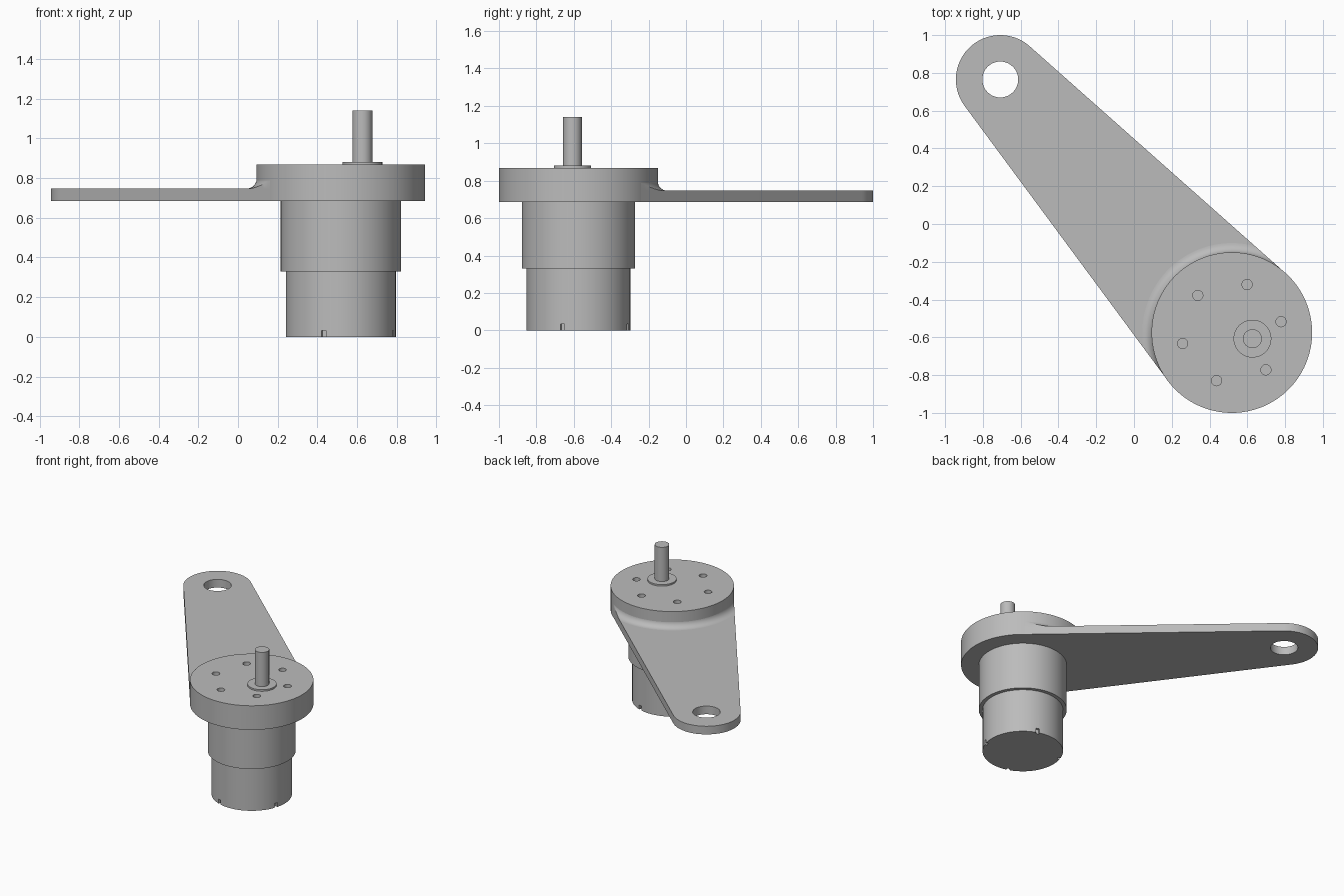
import bpy
import bmesh
from math import cos, sin, acos, hypot, atan2, pi, radians, sqrt

cube = bpy.data.objects.get("Cube")
if cube:
    bpy.data.objects.remove(cube, do_unlink=True)

# Main dimensions
HEAD = (0.518, -0.575)
TIP = (-0.708, 0.765)
HEAD_R, TIP_R = 0.425, 0.235
Z_LOW, Z_ARM, Z_HEAD = 0.685, 0.747, 0.868
dx, dy = TIP[0] - HEAD[0], TIP[1] - HEAD[1]
AXIS = atan2(dy, dx)
SPREAD = acos((HEAD_R - TIP_R) / hypot(dx, dy))

grey = bpy.data.materials.new("light grey metal")
grey.use_nodes = True
COLOUR = (0.5, 0.5, 0.5, 1)
grey.diffuse_color = COLOUR
grey.node_tree.nodes["Principled BSDF"].inputs["Base Color"].default_value = COLOUR


def polar(centre, radius, angle):
    return centre[0] + radius * cos(angle), centre[1] + radius * sin(angle)


def arc(centre, radius, start, end, steps):
    return [polar(centre, radius, start + (end - start) * i / steps) for i in range(steps + 1)]


def finish(name, bm):
    bmesh.ops.recalc_face_normals(bm, faces=bm.faces)
    mesh = bpy.data.meshes.new(name)
    bm.to_mesh(mesh)
    bm.free()
    obj = bpy.data.objects.new(name, mesh)
    bpy.context.collection.objects.link(obj)
    mesh.materials.append(grey)
    return obj


def prism(name, outline, z0, z1):
    bm = bmesh.new()
    base = bm.faces.new([bm.verts.new((x, y, z0)) for x, y in outline])
    top = bmesh.ops.extrude_face_region(bm, geom=[base], use_keep_orig=True)["geom"]
    bmesh.ops.translate(bm, vec=(0, 0, z1 - z0),
                        verts=[g for g in top if isinstance(g, bmesh.types.BMVert)])
    return finish(name, bm)


def cylinder(name, centre, radius, z0, z1, sides=96):
    return prism(name, arc(centre, radius, 0, 2 * pi, sides)[:-1], z0, z1)


def cut(obj, cutters):
    for cutter in cutters:
        mod = obj.modifiers.new("cut", 'BOOLEAN')
        mod.operation, mod.solver, mod.object = 'DIFFERENCE', 'EXACT', cutter
        bpy.context.view_layer.objects.active = obj
        bpy.ops.object.modifier_apply(modifier=mod.name)
        bpy.data.objects.remove(cutter, do_unlink=True)


# Tapered arm, tangent to the round head, with an eye at its tip
outline = arc(TIP, TIP_R, AXIS - SPREAD, AXIS + SPREAD, 48)
outline += arc(HEAD, HEAD_R * 0.998, AXIS + SPREAD, AXIS - SPREAD, 48)
arm = prism("arm", outline, Z_LOW, Z_ARM)
cut(arm, [cylinder("eye_cutter", TIP, 0.095, Z_LOW - 0.1, Z_ARM + 0.1, 48)])

# Round head with a circle of blind screw holes
head = cylinder("head", HEAD, HEAD_R, Z_LOW, Z_HEAD, 128)
cut(head, [cylinder("hole_cutter", polar(HEAD, 0.267, AXIS + k * pi / 3), 0.027,
                    Z_HEAD - 0.1, Z_HEAD + 0.05, 24) for k in range(6)])

# Concave fillet where the arm meets the head, trimmed by the arm's edges
FILLET, RINGS = 0.05, 8
bm = bmesh.new()
columns = []
for i in range(81):
    off = SPREAD * (i / 40 - 1)
    limit = HEAD_R / max(cos(SPREAD - abs(off)), 0.2) - HEAD_R
    column = []
    for j in range(RINGS + 1):
        reach = min(FILLET * (1 - cos(j / RINGS * pi / 2)), limit)
        z = Z_ARM + FILLET - sqrt(max(0, FILLET ** 2 - (FILLET - reach) ** 2))
        column.append((reach, z))
    column.append((column[-1][0], Z_ARM))
    columns.append([bm.verts.new((*polar(HEAD, HEAD_R - 0.001 + r, AXIS + off), z))
                    for r, z in column])
for a, b in zip(columns, columns[1:]):
    for j in range(RINGS + 1):
        bm.faces.new((a[j], b[j], b[j + 1], a[j + 1]))
bmesh.ops.remove_doubles(bm, verts=bm.verts, dist=0.0002)
finish("arm_fillet", bm)

# Stepped motor body with four rim notches
cylinder("motor_upper_body", HEAD, 0.303, 0.33, Z_LOW + 0.01)
lower = cylinder("motor_lower_body", HEAD, 0.277, 0, 0.34)
notches = []
for k in range(4):
    a = radians(72) + k * pi / 2
    corners = []
    for r, t in ((0.26, -1), (0.3, -1), (0.3, 1), (0.26, 1)):
        x, y = polar(HEAD, r, a)
        corners.append((x - t * 0.012 * sin(a), y + t * 0.012 * cos(a)))
    notches.append(prism("notch_cutter", corners, -0.05, 0.033))
cut(lower, notches)

# Off-centre output shaft and collar
SHAFT = (0.627, -0.607)
cylinder("shaft_collar", SHAFT, 0.1, Z_HEAD - 0.01, 0.88, 64)
cylinder("output_shaft", SHAFT, 0.05, 0.87, 1.14, 48)

# Smooth shading with sharp edges kept
bpy.ops.object.select_all(action='DESELECT')
for obj in bpy.context.collection.objects:
    if obj.type == 'MESH':
        obj.select_set(True)
        bpy.context.view_layer.objects.active = obj
bpy.ops.object.shade_smooth_by_angle(angle=radians(30))
